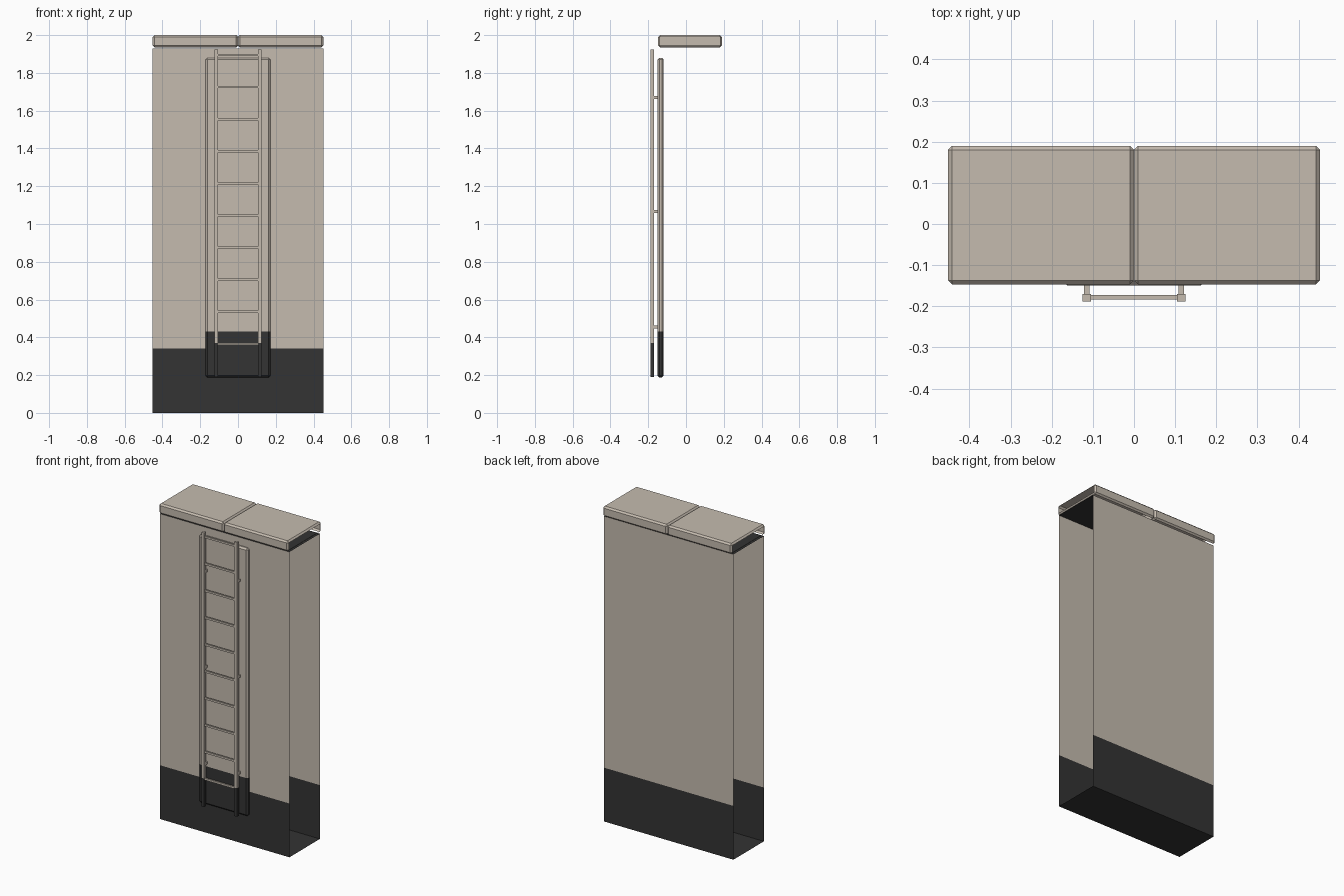
import bpy, bmesh
from mathutils import Vector

if "Cube" in bpy.data.objects:
    bpy.data.objects.remove(bpy.data.objects["Cube"])


def material(name, rgb):
    m = bpy.data.materials.new(name)
    m.diffuse_color = (*rgb, 1)
    m.use_nodes = True
    m.node_tree.nodes["Principled BSDF"].inputs["Base Color"].default_value = m.diffuse_color
    return m


BEIGE = material("warm beige", (0.56, 0.50, 0.43))
DARK = material("charcoal", (0.033, 0.033, 0.033))


def finish(name, bm, split=None):
    """Make an object; faces below the split height become charcoal."""
    if split is not None:
        bmesh.ops.bisect_plane(bm, geom=bm.verts[:] + bm.edges[:] + bm.faces[:],
                               plane_co=(0, 0, split), plane_no=(0, 0, 1))
        for f in bm.faces:
            f.material_index = int(f.calc_center_median().z < split)
    me = bpy.data.meshes.new(name)
    bm.to_mesh(me)
    bm.free()
    me.materials.append(BEIGE)
    me.materials.append(DARK)
    ob = bpy.data.objects.new(name, me)
    bpy.context.collection.objects.link(ob)
    return ob


def box_mesh(lo, hi, bevel=0):
    bm = bmesh.new()
    bmesh.ops.create_cube(bm, size=1)
    lo, hi = Vector(lo), Vector(hi)
    for v in bm.verts:
        v.co = Vector([(lo[i] + hi[i]) / 2 + v.co[i] * (hi[i] - lo[i]) for i in range(3)])
    if bevel:
        bmesh.ops.bevel(bm, geom=bm.edges[:], offset=bevel, segments=1,
                        affect='EDGES', profile=0.5)
    bm.normal_update()
    return bm


def drop_faces(bm, direction):
    """Remove the flat faces that point in one direction."""
    faces = [f for f in bm.faces if f.normal.dot(Vector(direction)) > 0.99]
    bmesh.ops.delete(bm, geom=faces, context='FACES')


W, FRONT, BACK, TOP = 0.452, -0.132, 0.172, 1.93

# Wall shell: thin front, back and floor sheets, open at both ends
bm = box_mesh((-W, FRONT, 0), (W, BACK, TOP))
for d in ((1, 0, 0), (-1, 0, 0), (0, 0, 1)):
    drop_faces(bm, d)
finish("wall_shell", bm, 0.34)

# Dark ceiling sheet closing the shell under the coping
bm = bmesh.new()
bm.faces.new([bm.verts.new(c) for c in ((-W, FRONT, TOP), (W, FRONT, TOP),
                                        (W, BACK, TOP), (-W, BACK, TOP))])
bm.faces.ensure_lookup_table()
bm.faces[0].material_index = 1
finish("ceiling", bm)

# Coping caps: chamfered, hollow, open at the bottom and outer end
for side, name in ((-1, "left_coping"), (1, "right_coping")):
    x0, x1 = sorted((0, side * W))
    bm = box_mesh((x0, -0.147, 1.935), (x1, 0.19, 2.0), 0.01)
    drop_faces(bm, (side, 0, 0))
    drop_faces(bm, (0, 0, -1))
    finish(name, bm)

# Raised panel behind the ladder
finish("ladder_panel", box_mesh((-0.172, -0.15, 0.187), (0.172, -0.118, 1.88), 0.01), 0.43)

# Ladder stiles and their wall brackets
for side, name in ((-1, "left"), (1, "right")):
    x = side * 0.115
    finish(name + "_stile", box_mesh((x - 0.01, -0.188, 0.19), (x + 0.01, -0.17, 1.923)), 0.37)
    for z in (0.455, 1.065, 1.67):
        finish(name + "_bracket",
               box_mesh((x - 0.007, -0.171, z - 0.008), (x + 0.007, -0.145, z + 0.008)))

# Ladder rungs
for i in range(10):
    z = 0.365 + i * 0.17
    finish("rung", box_mesh((-0.106, -0.184, z - 0.006), (0.106, -0.173, z + 0.006)))
